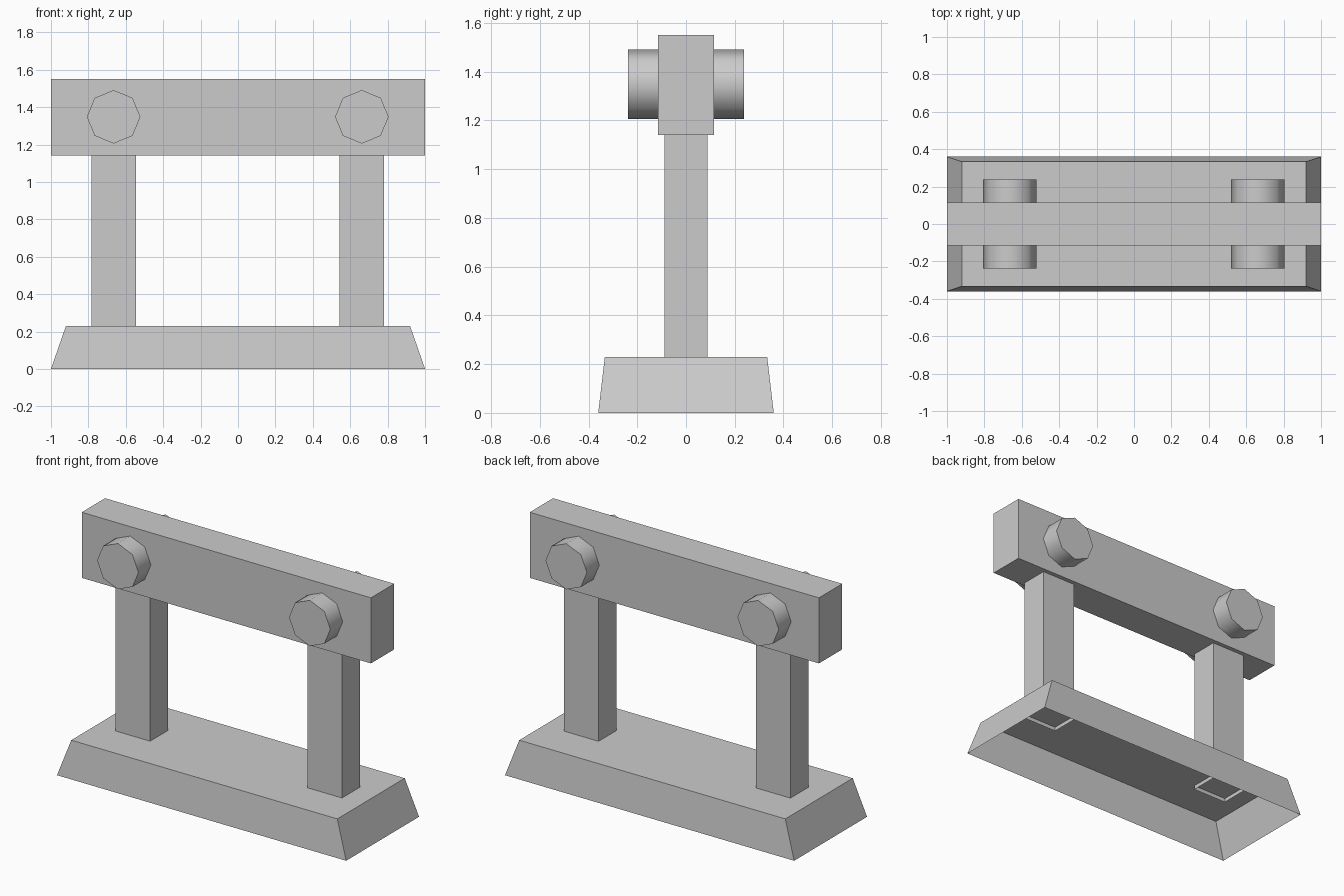
import bpy, bmesh, math
from mathutils import Matrix, Vector

if "Cube" in bpy.data.objects:
    bpy.data.objects.remove(bpy.data.objects["Cube"], do_unlink=True)

# Single plain grey
grey = bpy.data.materials.new("plain grey")
grey.use_nodes = True
colour = (0.6, 0.6, 0.6, 1)
grey.diffuse_color = colour
grey.node_tree.nodes["Principled BSDF"].inputs["Base Color"].default_value = colour


def add_object(name, bm):
    mesh = bpy.data.meshes.new(name)
    bm.to_mesh(mesh)
    bm.free()
    mesh.materials.append(grey)
    obj = bpy.data.objects.new(name, mesh)
    bpy.context.collection.objects.link(obj)
    return obj


def block(name, low, high, inset=(0, 0), open_bottom=False):
    """Box between two corners, with an optional inset top and no floor."""
    low, high = Vector(low), Vector(high)
    size, centre = high - low, (low + high) / 2
    bm = bmesh.new()
    bmesh.ops.create_cube(bm, size=1)
    for v in bm.verts:
        top = v.co.z > 0
        for axis in range(2):
            if top:
                v.co[axis] *= 1 - 2 * inset[axis] / size[axis]
        v.co = centre + v.co * size
    if open_bottom:
        floor = [f for f in bm.faces if f.calc_center_median().z < low.z + 0.001]
        bmesh.ops.delete(bm, geom=floor, context='FACES_ONLY')
    return add_object(name, bm)


def bolt(name, x):
    """Eight-sided pin through the beam, smooth around its side."""
    bm = bmesh.new()
    bmesh.ops.create_cone(bm, cap_ends=True, segments=8, radius1=0.143,
                          radius2=0.143, depth=0.475)
    bmesh.ops.transform(bm, verts=bm.verts, matrix=Matrix.Translation((x, 0, 1.348))
                        @ Matrix.Rotation(math.pi / 2, 4, 'X'))
    for f in bm.faces:
        f.smooth = len(f.verts) == 4
    for e in bm.edges:
        e.smooth = all(f.smooth for f in e.link_faces)
    return add_object(name, bm)


# Hollow tapered foot and crossbeam
block("base", (-1, -0.36, 0), (1, 0.36, 0.23), inset=(0.08, 0.027), open_bottom=True)
block("crossbeam", (-1, -0.115, 1.14), (1, 0.115, 1.55))

# Posts, poking just below the top of the foot, and bolts
for side, x in (("right", -0.665), ("left", 0.662)):
    block(side + "_post", (x - 0.119, -0.088, 0.205), (x + 0.119, 0.088, 1.18),
          open_bottom=True)
    bolt(side + "_bolt", x)
